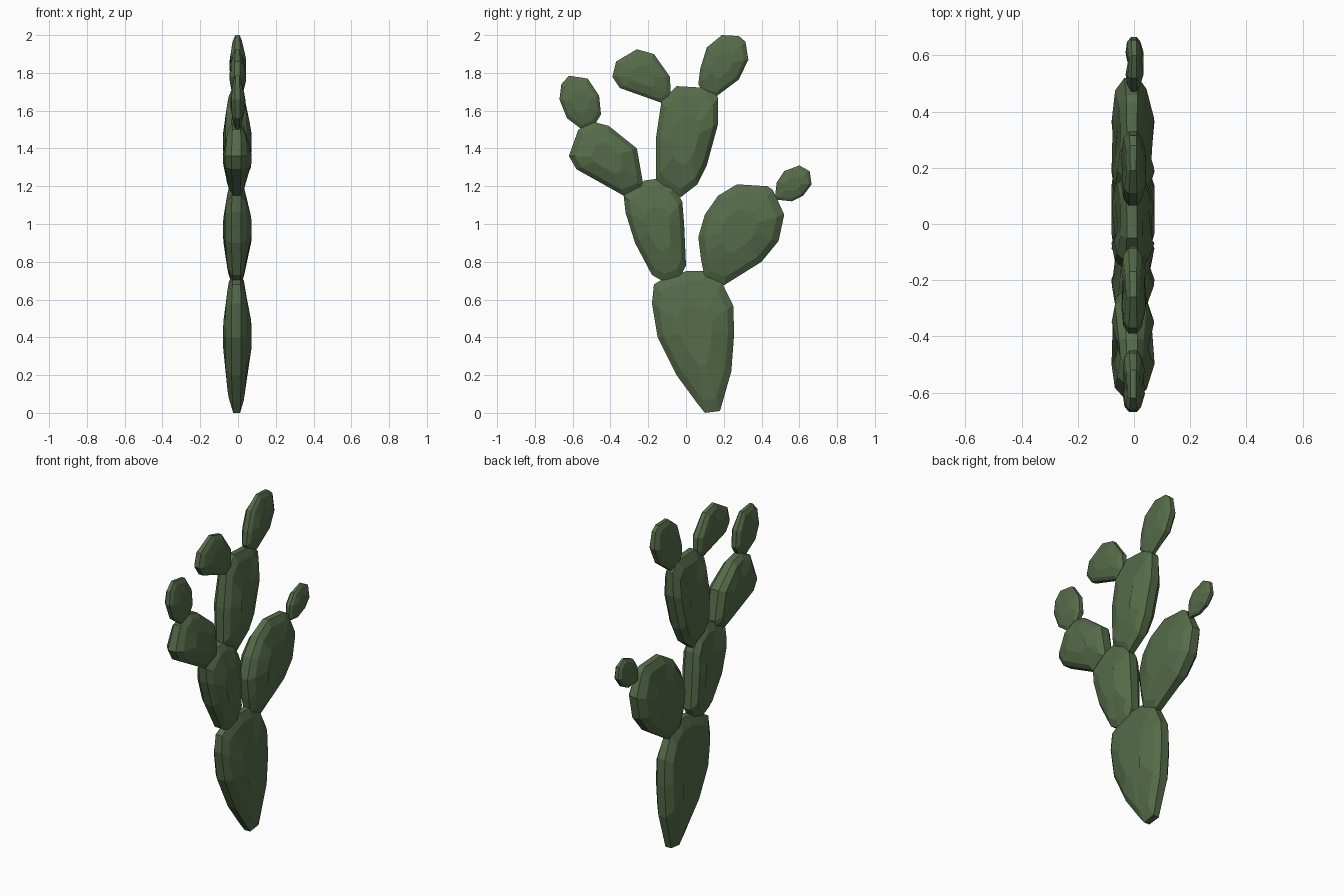
import bpy, bmesh

green = bpy.data.materials.new("cactus_green")
green.diffuse_color = (0.092, 0.148, 0.066, 1)


def pad(name, outline, x_left, x_right):
    """Flat lens-shaped cactus pad: nested rings of a (y, z) outline."""
    n = len(outline)
    cy = sum(p[0] for p in outline) / n
    cz = sum(p[1] for p in outline) / n
    mid, half = (x_left + x_right) / 2, (x_right - x_left) / 2
    low, high = min(p[1] for p in outline), max(p[1] for p in outline)
    # (outline scale, depth) from the left face across the rim to the right face
    section = [(0.42, -1), (0.82, -0.85), (1, -0.42),
               (1, 0.25), (0.84, 0.62), (0.42, 0.97)]
    bm = bmesh.new()
    rings = []
    for scale, depth in section:
        ring = []
        for y, z in outline:
            t = abs(2 * (z - low) / (high - low) - 1)
            d = depth * (1 - 0.3 * t ** 3)      # thinner towards top and bottom
            ring.append(bm.verts.new((mid + d * half, cy + (y - cy) * scale,
                                      cz + (z - cz) * scale)))
        rings.append(ring)
    for a, b in zip(rings, rings[1:]):
        for i in range(n):
            j = (i + 1) % n
            bm.faces.new((a[i], a[j], b[j], b[i]))
    bm.faces.new(rings[0])
    bm.faces.new(rings[-1])
    bmesh.ops.recalc_face_normals(bm, faces=bm.faces)
    mesh = bpy.data.meshes.new(name)
    bm.to_mesh(mesh)
    bm.free()
    mesh.materials.append(green)
    bpy.context.collection.objects.link(bpy.data.objects.new(name, mesh))


# Trunk and the four large pads
pad("base_pad", [(.10, 0), (.18, .01), (.24, .22), (.255, .42), (.25, .57), (.19, .69),
                 (.10, .75), (0, .75), (-.12, .71), (-.17, .68), (-.18, .58),
                 (-.15, .40), (-.05, .20), (.06, .05)], -.08, .075)
pad("front_middle_pad", [(-.11, .69), (-.03, .72), (0, .78), (-.01, 1.0), (-.02, 1.12),
                         (-.07, 1.2), (-.15, 1.24), (-.22, 1.23), (-.33, 1.15),
                         (-.32, 1.06), (-.27, .9), (-.18, .73)], -.08, .075)
pad("back_pad", [(.20, .675), (.40, .80), (.49, .91), (.52, 1.05), (.46, 1.18), (.43, 1.2),
                 (.27, 1.21), (.17, 1.15), (.10, 1.05), (.065, .93), (.08, .81),
                 (.10, .71)], -.08, .075)
pad("front_upper_pad", [(-.33, 1.15), (-.23, 1.19), (-.23, 1.23), (-.26, 1.4), (-.41, 1.52),
                        (-.49, 1.54), (-.57, 1.50), (-.62, 1.36), (-.58, 1.29)], -.08, .075)
pad("centre_upper_pad", [(-.03, 1.14), (.06, 1.21), (.11, 1.31), (.17, 1.53), (.17, 1.67),
                         (.12, 1.72), (-.05, 1.73), (-.13, 1.65), (-.16, 1.45),
                         (-.16, 1.24), (-.12, 1.19)], -.08, .075)

# Small end pads
pad("back_tip_pad", [(.47, 1.13), (.56, 1.12), (.62, 1.15), (.665, 1.21), (.655, 1.28),
                     (.60, 1.31), (.52, 1.28), (.48, 1.22)], -.03, .035)
pad("front_tip_pad", [(-.55, 1.5), (-.48, 1.53), (-.45, 1.58), (-.46, 1.68), (-.52, 1.77),
                      (-.62, 1.785), (-.66, 1.74), (-.67, 1.66), (-.63, 1.56)], -.04, .04)
pad("top_front_pad", [(-.125, 1.64), (-.08, 1.67), (-.085, 1.78), (-.17, 1.9), (-.26, 1.925),
                      (-.37, 1.86), (-.39, 1.78), (-.35, 1.72)], -.045, .045)
pad("top_back_pad", [(.10, 1.68), (.16, 1.675), (.28, 1.765), (.33, 1.87), (.315, 1.965),
                     (.28, 1.995), (.19, 2.0), (.11, 1.935), (.075, 1.82),
                     (.065, 1.74)], -.045, .045)
